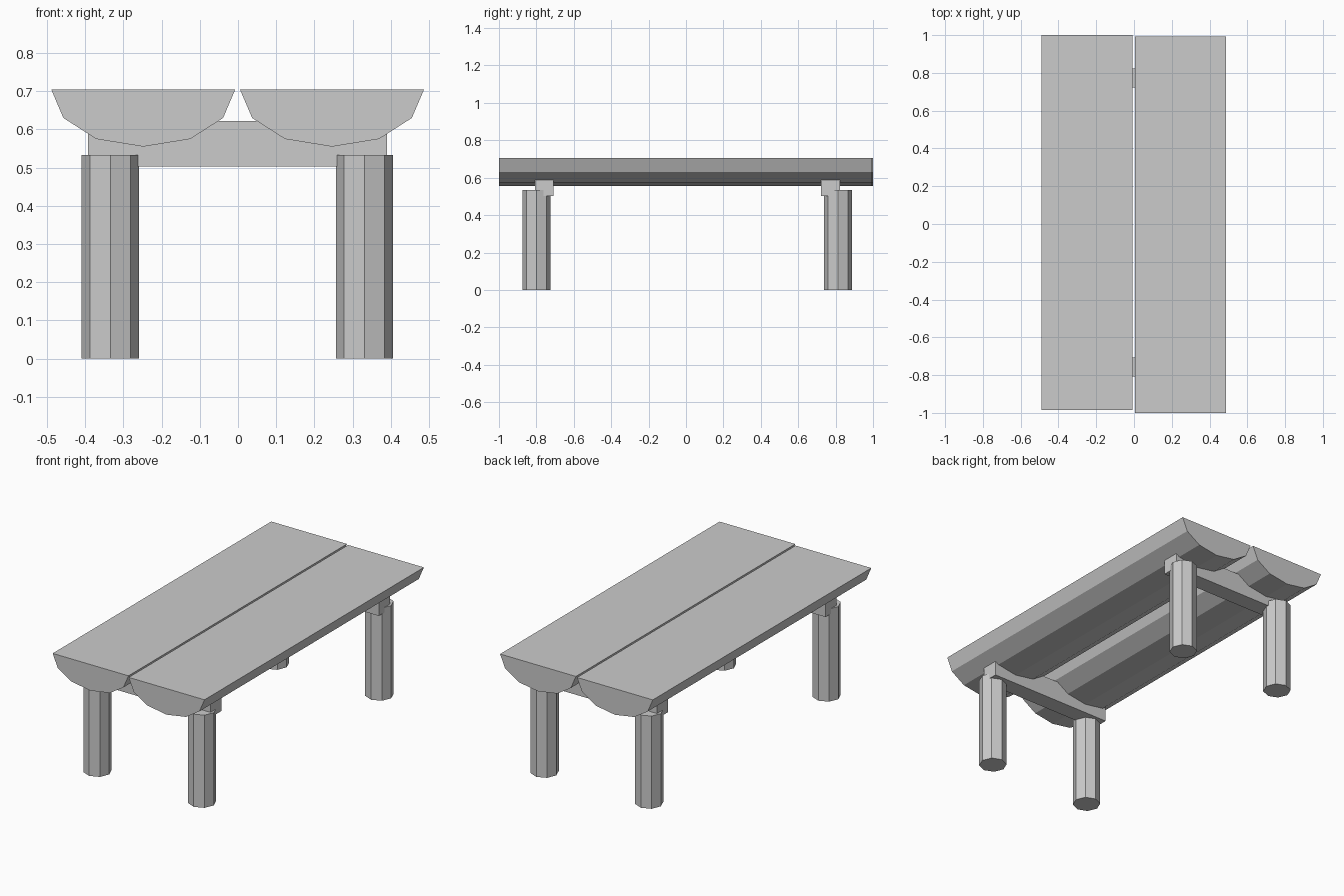
import bpy, bmesh
from math import cos, sin, pi

if "Cube" in bpy.data.objects:
    bpy.data.objects.remove(bpy.data.objects["Cube"])


def prism(name, outline, start, end, axis):
    """Extrude a closed 2D outline along y (outline is x,z) or z (outline is x,y)."""
    bm = bmesh.new()
    place = (lambda a, b: (a, start, b)) if axis == 'Y' else (lambda a, b: (a, b, start))
    face = bm.faces.new([bm.verts.new(place(a, b)) for a, b in outline])
    ext = bmesh.ops.extrude_face_region(bm, geom=[face])
    d = end - start
    bmesh.ops.translate(bm, vec=(0, d, 0) if axis == 'Y' else (0, 0, d),
                        verts=[v for v in ext['geom'] if isinstance(v, bmesh.types.BMVert)])
    bmesh.ops.recalc_face_normals(bm, faces=bm.faces)
    mesh = bpy.data.meshes.new(name)
    bm.to_mesh(mesh)
    bm.free()
    ob = bpy.data.objects.new(name, mesh)
    bpy.context.collection.objects.link(ob)
    return ob


# Tabletop: two split logs, flat side up, slightly offset lengthwise
half = [(0.241, 0.705), (0.209, 0.63), (0.123, 0.575)]
log = half + [(0, 0.555)] + [(-x, z) for x, z in reversed(half)]
for name, cx, y0, y1 in (("left_half_log", -0.248, -0.985, 1.0),
                         ("right_half_log", 0.246, -1.0, 0.993)):
    prism(name, [(cx + x, z) for x, z in log], y0, y1, 'Y')

# Cross beams that the logs sink into
beam = [(-0.392, 0.503), (0.39, 0.503), (0.39, 0.622), (-0.392, 0.622)]
for name, y0, y1 in (("front_beam", -0.807, -0.708), ("back_beam", 0.723, 0.823)):
    prism(name, beam, y0, y1, 'Y')

# Octagonal post legs
for end, cy in (("front", -0.80), ("back", 0.812)):
    for side, cx in (("left", -0.334), ("right", 0.331)):
        octagon = [(cx + 0.075 * cos(i * pi / 4), cy + 0.075 * sin(i * pi / 4))
                   for i in range(8)]
        prism(f"{end}_{side}_leg", octagon, 0, 0.533, 'Z')
